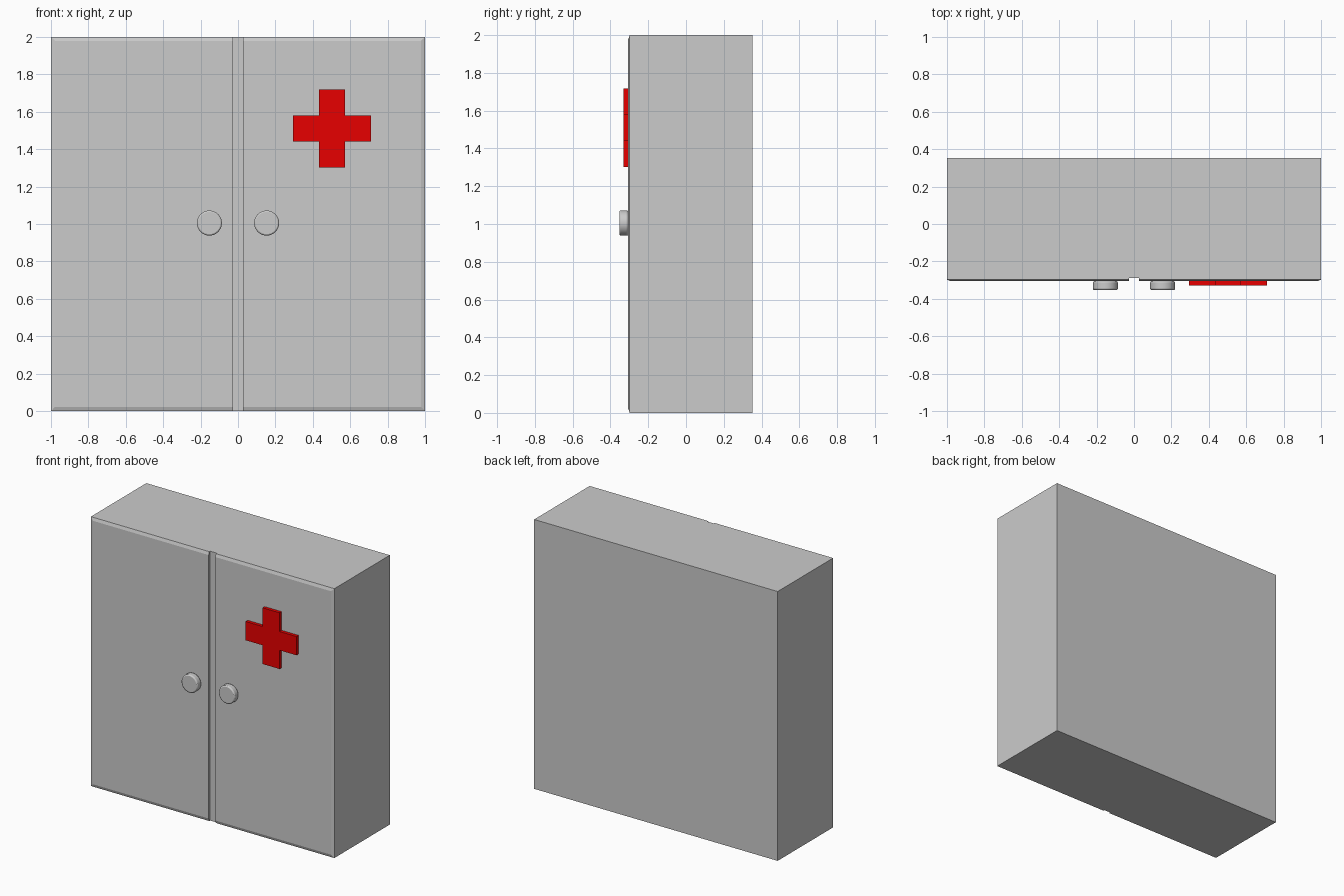
import bpy, bmesh
from math import radians

if "Cube" in bpy.data.objects:
    bpy.data.objects.remove(bpy.data.objects["Cube"])

BACK, GROOVE, FRONT = 0.353, -0.288, -0.306   # key depths along y


def add_object(name, bm):
    bmesh.ops.recalc_face_normals(bm, faces=bm.faces)
    mesh = bpy.data.meshes.new(name)
    bm.to_mesh(mesh)
    bm.free()
    obj = bpy.data.objects.new(name, mesh)
    bpy.context.collection.objects.link(obj)
    return obj


def extrude_outline(name, outline, y0, y1):
    """Extrude an (x, z) outline between two depths."""
    bm = bmesh.new()
    face = bm.faces.new([bm.verts.new((x, y0, z)) for x, z in outline])
    ext = bmesh.ops.extrude_face_region(bm, geom=[face])
    for v in ext["geom"]:
        if isinstance(v, bmesh.types.BMVert):
            v.co.y = y1
    return add_object(name, bm)


# Cabinet box
extrude_outline("cabinet_body", [(-1, 0), (1, 0), (1, 2), (-1, 2)], BACK, GROOVE)

for side, label in ((-1, "left"), (1, "right")):
    # Door panel, chamfered on its outer, top and bottom front edges
    inner, outer = 0.027 * side, side
    door = extrude_outline(label + "_door",
                           [(inner, 0), (outer, 0), (outer, 2), (inner, 2)],
                           GROOVE, FRONT)
    c = 0.022
    bm = bmesh.new()
    bm.from_mesh(door.data)
    bm.verts.ensure_lookup_table()
    rim = [e for e in bm.edges
           if all(abs(v.co.y - FRONT) < 1e-4 for v in e.verts)
           and not all(abs(v.co.x - inner) < 1e-4 for v in e.verts)]
    bmesh.ops.bevel(bm, geom=rim, offset=0.008, segments=1, affect='EDGES')
    # Widen the chamfer across the door face
    for v in bm.verts:
        if abs(v.co.y - FRONT) < 1e-4:
            v.co.z = c if v.co.z < 1 else 2 - c
            if abs(v.co.x) > 0.5:
                v.co.x = side * (1 - c)
    bm.to_mesh(door.data)
    bm.free()

    # Round knob with a softened front rim
    bpy.ops.mesh.primitive_cylinder_add(
        vertices=32, radius=0.067, depth=BACK + FRONT,
        location=(0.153 * side, (FRONT - BACK) / 2, 1.005),
        rotation=(radians(90), 0, 0))
    knob = bpy.context.object
    knob.name = label + "_knob"
    bevel = knob.modifiers.new("rim", 'BEVEL')
    bevel.width = 0.008
    bevel.segments = 2
    bevel.limit_method = 'ANGLE'
    bpy.ops.object.shade_smooth_by_angle(angle=radians(30))

# Raised red cross on the right door
a, b = 0.0695, 0.2085
cross_outline = [(-a, -b), (a, -b), (a, -a), (b, -a), (b, a), (a, a),
                 (a, b), (-a, b), (-a, a), (-b, a), (-b, -a), (-a, -a)]
cross = extrude_outline("red_cross", [(x + 0.503, z + 1.51) for x, z in cross_outline],
                        FRONT, -0.33)
red = bpy.data.materials.new("red")
red.diffuse_color = (0.8, 0.0, 0.0, 1)
red.use_nodes = True
red.node_tree.nodes["Principled BSDF"].inputs["Base Color"].default_value = red.diffuse_color
cross.data.materials.append(red)
